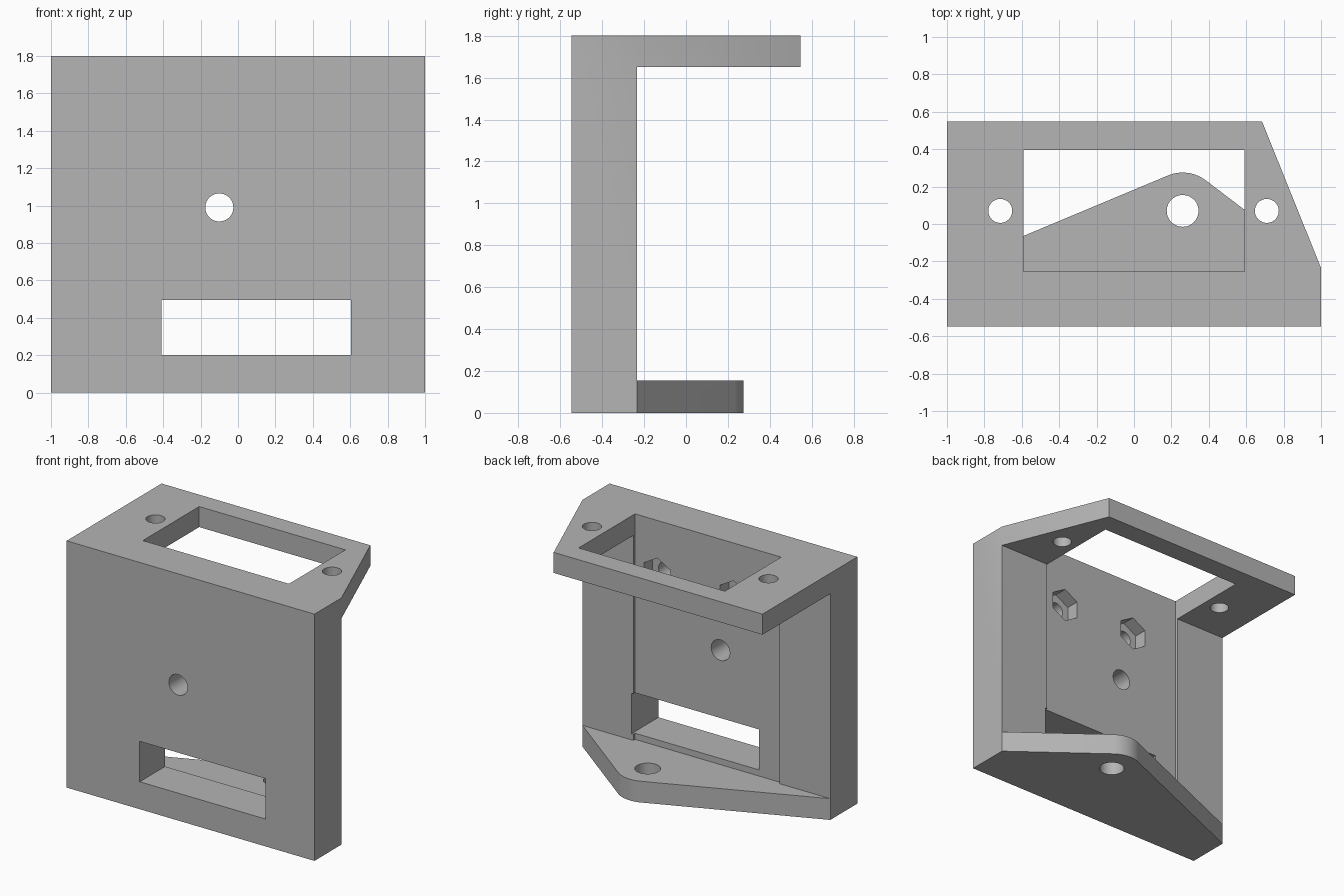
import bpy, bmesh
from math import sin, cos, pi, radians
from mathutils import Matrix

old = bpy.data.objects.get("Cube")
if old:
    bpy.data.objects.remove(old, do_unlink=True)

grey = bpy.data.materials.new("plain_grey")
grey.use_nodes = True
grey.diffuse_color = (0.46, 0.46, 0.46, 1)
grey.node_tree.nodes["Principled BSDF"].inputs["Base Color"].default_value = grey.diffuse_color


def prism(name, outline, z0, z1):
    """Extrude a flat outline from z0 up to z1."""
    bm = bmesh.new()
    base = bm.faces.new([bm.verts.new((x, y, z0)) for x, y in outline])
    top = bmesh.ops.extrude_face_region(bm, geom=[base])["geom"]
    bmesh.ops.translate(bm, vec=(0, 0, z1 - z0),
                        verts=[g for g in top if isinstance(g, bmesh.types.BMVert)])
    bmesh.ops.recalc_face_normals(bm, faces=bm.faces)
    mesh = bpy.data.meshes.new(name)
    bm.to_mesh(mesh)
    bm.free()
    mesh.materials.append(grey)
    obj = bpy.data.objects.new(name, mesh)
    bpy.context.collection.objects.link(obj)
    return obj


def rect(x0, x1, y0, y1):
    return [(x0, y0), (x1, y0), (x1, y1), (x0, y1)]


def ring(x, y, r, n=48, start=0.0):
    return [(x + r * cos(start + 2 * pi * i / n), y + r * sin(start + 2 * pi * i / n))
            for i in range(n)]


def cut(body, cutter):
    """Subtract the cutter from the body, then discard it."""
    cutter.hide_render = True
    mod = body.modifiers.new("cut", "BOOLEAN")
    mod.operation, mod.solver, mod.object = "DIFFERENCE", "EXACT", cutter
    bpy.context.view_layer.objects.active = body
    bpy.ops.object.modifier_apply(modifier=mod.name)
    bpy.data.objects.remove(cutter, do_unlink=True)


def cut_through_plate(body, outline, y0, y1):
    """Cut an x/z outline through the upright plate from y0 back to y1."""
    cutter = prism("plate_cutter", outline, -y1, -y0)
    cutter.data.transform(Matrix.Rotation(pi / 2, 4, "X"))
    cut(body, cutter)


FRONT, BACK, PLATE, RECESS = -0.547, 0.547, -0.235, -0.255
SHELF, EAR = 1.65, 0.155

# Solid block with the clipped corner of the top shelf
bracket = prism("bracket", [(-1, FRONT), (1, FRONT), (1, PLATE), (0.685, BACK), (-1, BACK)], 0, 1.8)

# Open space between the top shelf and the bottom ear
cut(bracket, prism("gap_cutter", rect(-1.5, 1.5, PLATE, 1), EAR, SHELF))

# Trim the bottom to a rounded triangular ear
arc = [(0.26 + 0.205 * cos(radians(a)), 0.07 + 0.205 * sin(radians(a)))
       for a in [112.5 - 60 * i / 16 for i in range(17)]]
cut(bracket, prism("ear_cutter", [(-1.5, PLATE), (-1, PLATE)] + arc
                   + [(1, PLATE), (1.5, PLATE), (1.5, 1), (-1.5, 1)], -0.2, 0.4))

# Top window, continuing down as a shallow recess in the plate
cut(bracket, prism("window_cutter", rect(-0.59, 0.59, RECESS, 0.395), EAR, 2))

# Screw holes in the shelf and pivot hole in the ear
for x in (-0.715, 0.71):
    cut(bracket, prism("screw_cutter", ring(x, 0.07, 0.064), 1.5, 2))
cut(bracket, prism("pivot_cutter", ring(0.26, 0.07, 0.085), -0.2, 0.4))

# Slot and round hole through the plate
cut_through_plate(bracket, rect(-0.41, 0.605, 0.2, 0.495), -0.8, -0.1)
cut_through_plate(bracket, ring(-0.1, 0.99, 0.075), -0.8, -0.1)

# Blind hexagonal nut pockets with a bore
for x in (-0.205, 0.41):
    cut_through_plate(bracket, ring(x, 1.4, 0.125, 6, pi / 2), RECESS - 0.1, -0.1)
    cut_through_plate(bracket, ring(x, 1.4, 0.06, 32), RECESS - 0.2, -0.1)

bpy.ops.object.select_all(action="DESELECT")
bracket.select_set(True)
bpy.context.view_layer.objects.active = bracket
bpy.ops.object.shade_smooth_by_angle(angle=radians(25))
